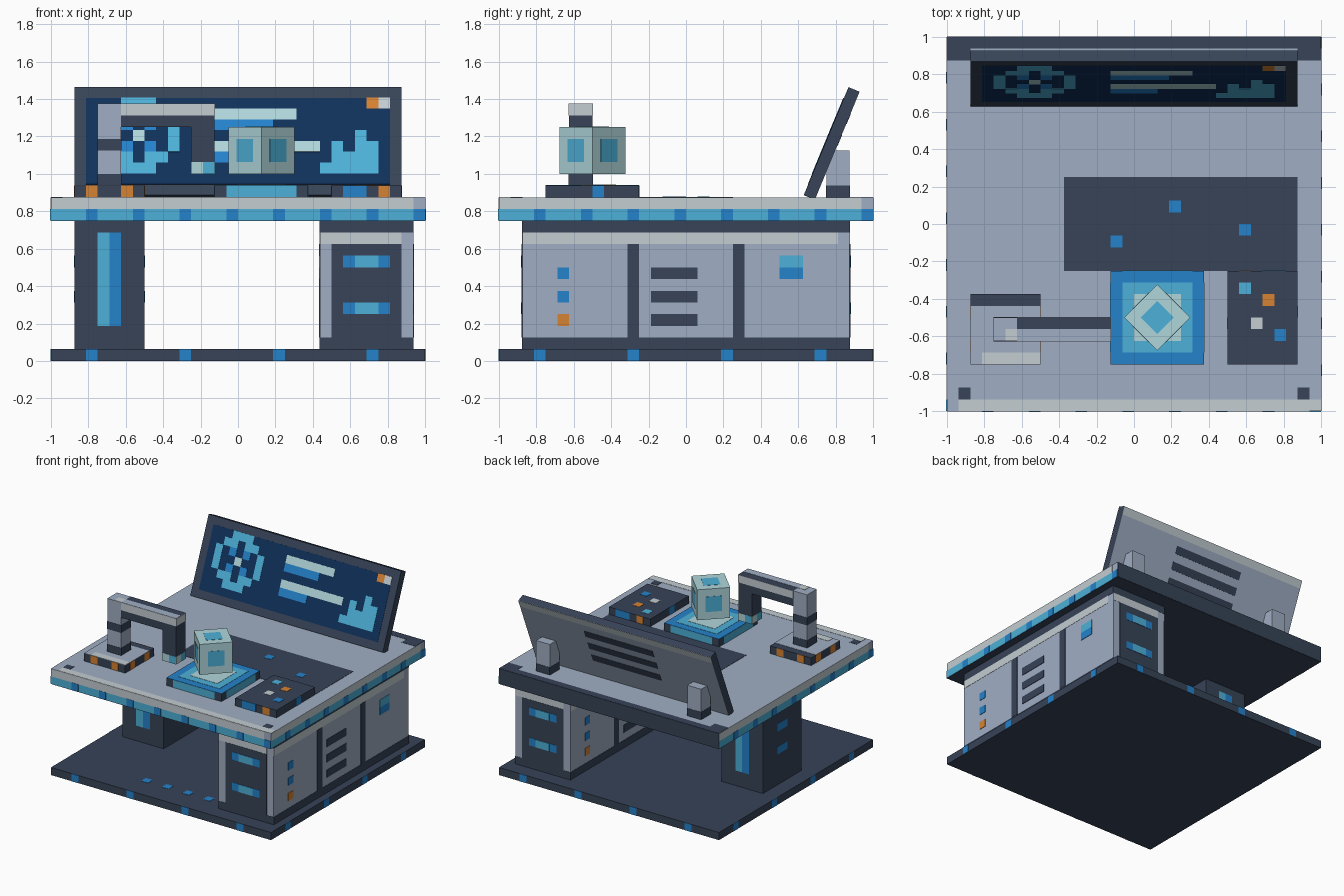
import bpy, bmesh, math
from mathutils import Vector

if "Cube" in bpy.data.objects:
    bpy.data.objects.remove(bpy.data.objects["Cube"])

P = 1 / 16  # one design unit
MATS = {}


def material(name, code):
    lin = []
    for i in range(0, 6, 2):
        c = int(code[i:i + 2], 16) / 255
        lin.append(c / 12.92 if c <= 0.04045 else ((c + 0.055) / 1.055) ** 2.4)
    m = bpy.data.materials.new(name)
    m.use_nodes = True
    m.diffuse_color = (*lin, 1)
    m.node_tree.nodes["Principled BSDF"].inputs["Base Color"].default_value = (*lin, 1)
    MATS[name] = m


for name, code in dict(slate="374357", steel="a0aec4", silver="c3cdd2", cyan="4db0d8",
                       blue="2482cb", orange="d68231", navy="0f305a", pale="b0d6db").items():
    material(name, code)


def add_block(bm, a, b, index=0):
    """Box between two opposite corners."""
    size, mid = b - a, (a + b) / 2
    verts = bmesh.ops.create_cube(bm, size=1)["verts"]
    for v in verts:
        v.co = Vector(c * abs(s) for c, s in zip(v.co, size)) + mid
    for f in {f for v in verts for f in v.link_faces}:
        f.material_index = index


def finish(bm, name, mats):
    mesh = bpy.data.meshes.new(name)
    bm.to_mesh(mesh)
    bm.free()
    for m in mats:
        mesh.materials.append(MATS[m])
    obj = bpy.data.objects.new(name, mesh)
    bpy.context.collection.objects.link(obj)
    return obj


def box(name, corner, size, mat):
    half = Vector(size) * P / 2
    bm = bmesh.new()
    add_block(bm, -half, half)
    obj = finish(bm, name, [mat])
    obj.location = Vector(corner) * P + half
    obj["half"] = half
    return obj


X, Y, Z = Vector((1, 0, 0)), Vector((0, 1, 0)), Vector((0, 0, 1))
# right direction, up direction and normal of each side, seen from outside
SIDES = dict(front=(X, Z, -Y), right=(Y, Z, X), back=(-X, Z, Y),
             left=(-Y, Z, -X), top=(X, Y, Z), bottom=(X, -Y, -Z))
AROUND = "front right back left"


def paint(obj, sides, rects, layer=1):
    """Thin plates (colour, u, v, width, height) on the given sides."""
    half = Vector(obj["half"])
    mats = sorted({r[0] for r in rects})
    for side in sides.split():
        u, v, n = SIDES[side]
        start = Vector(h * d for h, d in zip(half, n - u - v))
        bm = bmesh.new()
        for mat, a, b, w, h in rects:
            p = start + (u * a + v * b) * P
            add_block(bm, p - n * 0.001, p + (u * w + v * h) * P + n * 0.002 * layer, mats.index(mat))
        plate = finish(bm, f"{obj.name}_{side}_plates_{layer}", mats)
        plate.parent = obj


# Floor slab
floor = box("floor_slab", (-16, -16, 0), (32, 32, 1), "slate")
paint(floor, AROUND, [("blue", 3 + 8 * k, 0, 1, 1) for k in range(4)])
paint(floor, "top", [("blue", 11 + 3 * k, 3, 1, 1) for k in range(4)])

# Support pillar
pillar = box("support_pillar", (-14, -4, 1), (6, 8, 11), "slate")
paint(pillar, "front back", [("cyan", 2, 2, 1, 8), ("blue", 3, 2, 1, 8)])
paint(pillar, "left right", [("blue", 3, v, 2, 1) for v in (4, 7)])

# Drawer cabinet
cabinet = box("drawer_cabinet", (7, -14, 1), (8, 28, 11), "steel")
for sides, w in (("front back", 8), ("left right", 28)):
    paint(cabinet, sides, [("slate", 0, 0, w, 1), ("slate", 0, 10, w, 1), ("silver", 0, 9, w - 1, 1)])
paint(cabinet, "front back", [("slate", 1, 1, 6, 8)], 2)
paint(cabinet, "front back", [("blue", 2, v, 4, 1) for v in (3, 7)], 3)
paint(cabinet, "front back", [("cyan", 3, v, 2, 1) for v in (3, 7)], 4)
fittings = [("slate", 9, 1, 1, 8), ("slate", 18, 1, 1, 8), ("cyan", 22, 7, 2, 1), ("blue", 22, 6, 2, 1)]
for v, lamp in ((2, "orange"), (4, "blue"), (6, "blue")):
    fittings += [(lamp, 3, v, 1, 1), ("slate", 11, v, 4, 1)]
paint(cabinet, "left right", fittings, 2)

# Tabletop
table = box("tabletop", (-16, -16, 12), (32, 32, 2), "steel")
paint(table, "front left right", [("silver", 0, 1, 31, 1), ("cyan", 0, 0, 32, 1)])
paint(table, "front left right", [("blue", 3 + 4 * k, 0, 1, 1) for k in range(8)], 2)
paint(table, "back", [("slate", 0, 0, 32, 2)])
paint(table, "bottom", [("slate", 0, 0, 32, 32)])
paint(table, "top", [("silver", 1, 0, 31, 1), ("slate", 10, 12, 20, 8), ("slate", 0, 31, 32, 1)]
      + [("slate", u, v, w, 1) for u, v, w in ((1, 1, 1), (30, 1, 1), (0, 30, 2), (30, 30, 2))])
paint(table, "top", [("blue", u, v, 1, 1) for u, v in ((19, 17), (14, 14), (25, 15))], 2)

# Projector pad and floating cube
pad = box("projector_pad", (-2, -12, 14), (8, 8, 1), "slate")
paint(pad, AROUND, [("cyan", 1, 0, 6, 1)])
for layer, mat in enumerate(("blue", "cyan", "pale")):
    paint(pad, "top", [(mat, layer, layer, 8 - 2 * layer, 8 - 2 * layer)], layer + 1)
cube = box("floating_cube", (0, -10, 16), (4, 4, 4), "pale")
cube.rotation_euler.z = math.radians(45)
paint(cube, " ".join(SIDES), [("cyan", 1, 1, 2, 2)])

# Control box
control = box("control_box", (8, -12, 14), (6, 8, 1), "slate")
paint(control, "front back", [("blue", 1, 0, 2, 1), ("orange", 4, 0, 1, 1)])
paint(control, "left right", [("blue", 4, 0, 1, 1)])
paint(control, "top", [("cyan", 1, 6, 1, 1), ("orange", 3, 5, 1, 1),
                       ("silver", 2, 3, 1, 1), ("blue", 4, 2, 1, 1)])

# Tool arm
foot = box("arm_foot", (-14, -12, 14), (6, 6, 1), "slate")
paint(foot, AROUND, [("orange", u, 0, 1, 1) for u in (1, 4)])
paint(foot, "top", [("steel", 0, 0, 6, 5)])
paint(foot, "top", [("silver", 1, 0, 5, 1)], 2)
column = box("arm_column", (-12, -10, 15), (2, 2, 7), "steel")
paint(column, AROUND, [("slate", 0, v, 2, 1) for v in (0, 3)])
paint(column, "top", [("silver", 1, 0, 1, 1)])
beam = box("arm_beam", (-10, -10, 20), (8, 2, 2), "slate")
paint(beam, "front back", [("silver", 0, 1, 8, 1)])
paint(beam, "right", [("silver", 0, 1, 2, 1)])
paint(beam, "top", [("steel", 0, 0, 8, 1)])
tool = box("arm_tool", (-4, -10, 16), (2, 2, 4), "slate")
paint(tool, AROUND, [("pale", 0, 0, 1, 1), ("cyan", 1, 0, 1, 1)])

# Tilted display
screen = box("display", (-14, 0, 0), (28, 1, 10), "slate")
screen.location = (0, 0.778, 1.163)
screen.rotation_euler.x = math.radians(-22.5)
paint(screen, "front", [("navy", 1, 1, 26, 8)])
ring = ["..CCC..", ".CC.CC.", "C.B.B.C", "C..P..C", "C.B.B.C", ".CC.CC.", "..CCC.."]
key = dict(C="cyan", B="blue", P="pale")
art = [(key[c], 2 + i, 8 - r, 1, 1) for r, row in enumerate(ring) for i, c in enumerate(row) if c in key]
art += [("pale", 12, 7, 7, 1), ("blue", 12, 6, 5, 1), ("pale", 12, 4, 9, 1), ("blue", 12, 3, 4, 1)]
art += [("cyan", 21 + i, 2, 1, h) for i, h in enumerate((1, 3, 2, 4, 3))]
art += [("orange", 25, 8, 1, 1), ("silver", 26, 8, 1, 1)]
paint(screen, "front", art, 2)
paint(screen, "back", [("steel", 0, 0, 28, 9), ("silver", 0, 9, 28, 1)])
paint(screen, "back", [("slate", 9, v, 10, 1) for v in (3, 5, 7)], 2)

# Display brackets
for name, x in (("left", 10), ("right", -12)):
    bracket = box(f"{name}_display_bracket", (x, 12, 14), (2, 2, 4), "steel")
    paint(bracket, AROUND, [("slate", 0, 0, 2, 1)])
